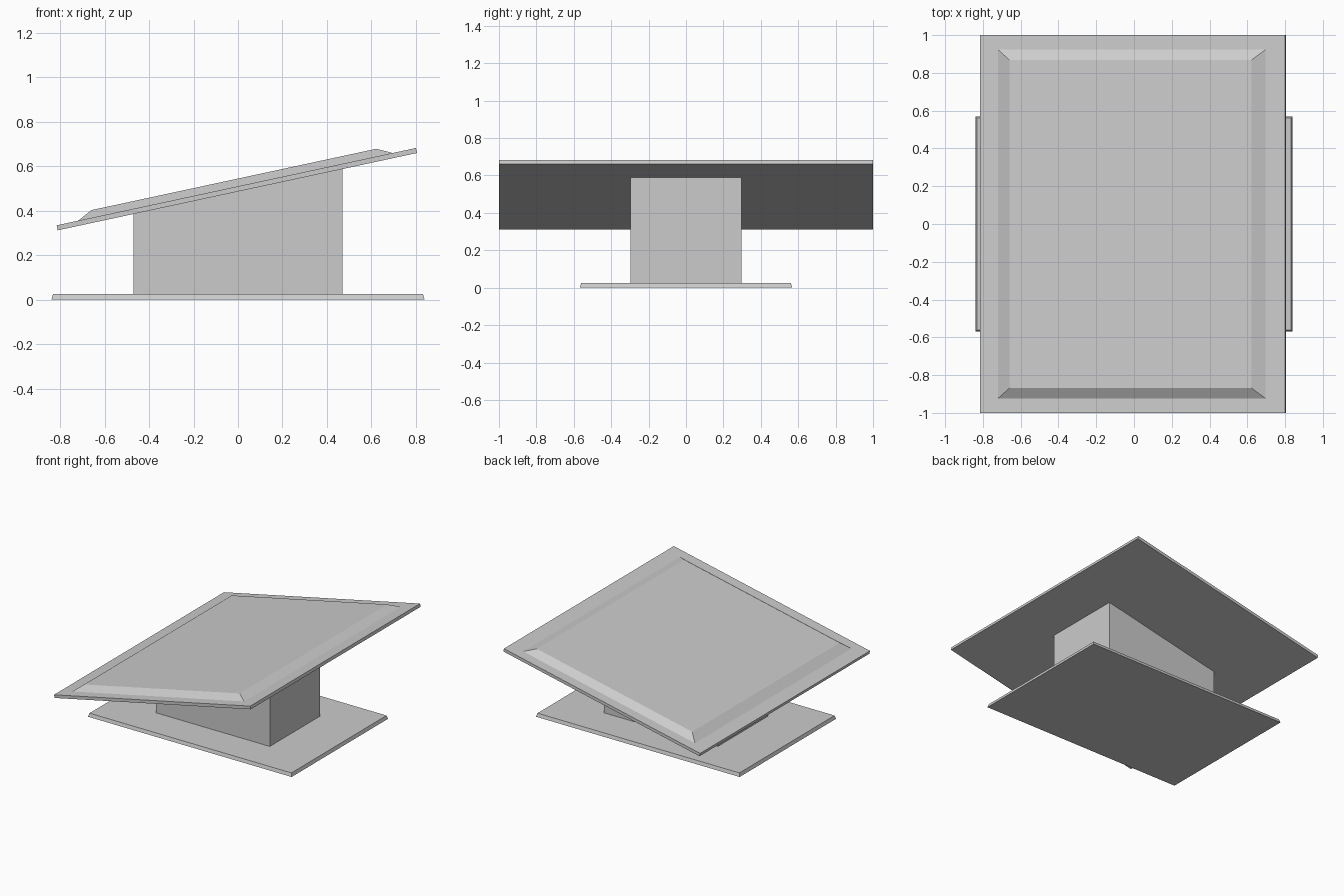
import bpy, bmesh, math
from mathutils import Matrix

cube = bpy.data.objects.get("Cube")
if cube:
    bpy.data.objects.remove(cube, do_unlink=True)

# Single grey finish
grey = bpy.data.materials.new("light_grey")
grey.use_nodes = True
color = (0.6, 0.6, 0.6, 1)
grey.diffuse_color = color
grey.node_tree.nodes["Principled BSDF"].inputs["Base Color"].default_value = color

TILT = math.atan2(0.348, 1.617)
PLATE_CENTRE = (-0.003, 0, 0.486)
tilted = Matrix.Translation(PLATE_CENTRE) @ Matrix.Rotation(-TILT, 4, "Y")


def frustum(name, bottom, top, z0, z1, frame=None):
    """Box whose bottom and top half-sizes (x, y) may differ."""
    bm = bmesh.new()
    bmesh.ops.create_cube(bm, size=2)
    for v in bm.verts:
        hx, hy = top if v.co.z > 0 else bottom
        v.co = (v.co.x * hx, v.co.y * hy, z1 if v.co.z > 0 else z0)
    if frame:
        bm.transform(frame)
    mesh = bpy.data.meshes.new(name)
    bm.to_mesh(mesh)
    bm.free()
    mesh.materials.append(grey)
    obj = bpy.data.objects.new(name, mesh)
    bpy.context.collection.objects.link(obj)
    return obj


# Foot plate with slightly bevelled rim
frustum("base_plate", (0.84, 0.568), (0.832, 0.56), 0, 0.025)

# Pedestal, its top sheared to meet the sloping plate
pedestal = frustum("pedestal", (0.47, 0.297), (0.47, 0.297), 0.025, 0.4)
for v in pedestal.data.vertices:
    if v.co.z > 0.1:
        v.co.z = PLATE_CENTRE[2] + (v.co.x - PLATE_CENTRE[0]) * math.tan(TILT)

# Sloping top plate and its raised chamfered panel
frustum("top_plate", (0.827, 1), (0.827, 1), 0, 0.023, tilted)
panel_frame = tilted @ Matrix.Translation((-0.004, 0, 0))
frustum("raised_panel", (0.724, 0.923), (0.655, 0.868), 0.023, 0.057, panel_frame)
